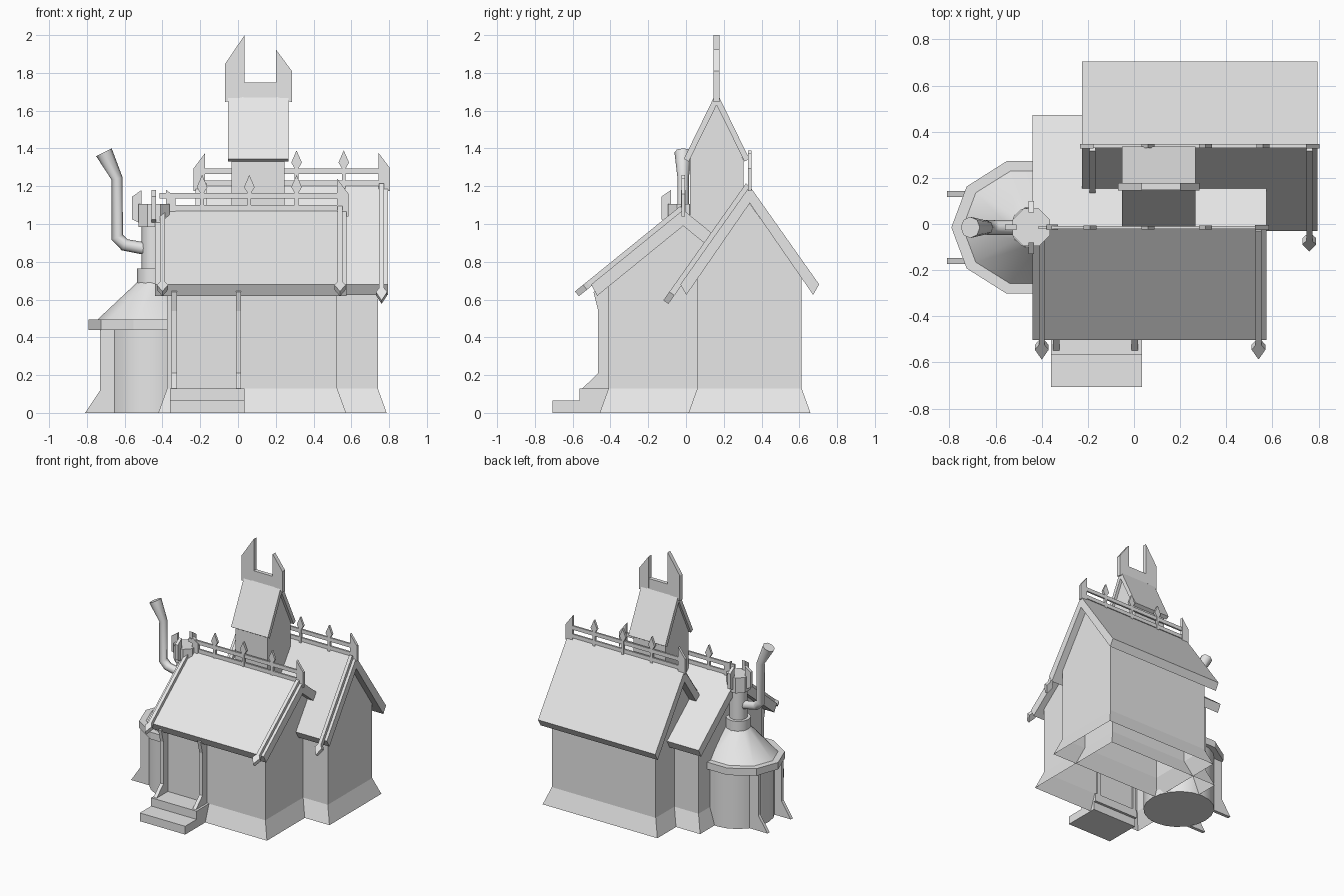
import bpy
import bmesh
import math
from mathutils import Matrix, Vector

if "Cube" in bpy.data.objects:
    bpy.data.objects.remove(bpy.data.objects["Cube"], do_unlink=True)

grey = bpy.data.materials.new("plain_grey")
grey.use_nodes = True
grey.diffuse_color = (0.8, 0.8, 0.8, 1)
grey.node_tree.nodes["Principled BSDF"].inputs["Base Color"].default_value = (0.8, 0.8, 0.8, 1)


def finish(name, bm, smooth=None):
    bmesh.ops.recalc_face_normals(bm, faces=bm.faces)
    mesh = bpy.data.meshes.new(name)
    bm.to_mesh(mesh)
    bm.free()
    mesh.materials.append(grey)
    obj = bpy.data.objects.new(name, mesh)
    bpy.context.collection.objects.link(obj)
    if smooth:
        bpy.ops.object.select_all(action='DESELECT')
        obj.select_set(True)
        bpy.context.view_layer.objects.active = obj
        bpy.ops.object.shade_smooth_by_angle(angle=math.radians(smooth))
    return obj


def prism(name, pts, axis, lo, hi, matrix=None):
    """Extrude a flat outline along an axis; outlines are yz, xz or xy."""
    place = {"x": lambda a, b, t: (t, a, b),
             "y": lambda a, b, t: (a, t, b),
             "z": lambda a, b, t: (a, b, t)}[axis]
    bm = bmesh.new()
    ends = [[bm.verts.new(place(a, b, t)) for a, b in pts] for t in (lo, hi)]
    n = len(pts)
    for end in ends:
        bm.faces.new(end)
    for i in range(n):
        j = (i + 1) % n
        bm.faces.new((ends[0][i], ends[0][j], ends[1][j], ends[1][i]))
    if matrix:
        bm.transform(matrix)
    return finish(name, bm)


def box(name, x0, x1, y0, y1, z0, z1):
    return prism(name, [(x0, y0), (x1, y0), (x1, y1), (x0, y1)], "z", z0, z1)


def loft(name, rings, sides, centre, smooth=None, turn=0.0):
    """Stack elliptical rings given as (rx, ry, z)."""
    bm = bmesh.new()
    rows = []
    for rx, ry, z in rings:
        angles = [turn + math.tau * i / sides for i in range(sides)]
        rows.append([bm.verts.new((centre[0] + rx * math.cos(a),
                                   centre[1] + ry * math.sin(a), z)) for a in angles])
    for a, b in zip(rows, rows[1:]):
        for i in range(sides):
            j = (i + 1) % sides
            bm.faces.new((a[i], a[j], b[j], b[i]))
    bm.faces.new(rows[0])
    bm.faces.new(rows[-1])
    return finish(name, bm, smooth)


def walls(name, x0, x1, y0, y1, eave, ridge, base=0.0, flare=0.0):
    """Gabled walls, open below, with an optional flared skirt."""
    bm = bmesh.new()

    def ring(grow, z):
        return [bm.verts.new((x, y, z)) for x, y in (
            (x0 - grow, y0 - grow), (x1 + grow, y0 - grow),
            (x1 + grow, y1 + grow), (x0 - grow, y1 + grow))]
    rows = [ring(0, base), ring(0, eave)]
    if flare:
        rows[0:1] = [ring(flare, 0), ring(0, 0.13)]
    for a, b in zip(rows, rows[1:]):
        for i in range(4):
            j = (i + 1) % 4
            bm.faces.new((a[i], a[j], b[j], b[i]))
    mid = (y0 + y1) / 2
    top = rows[-1]
    left, right = [bm.verts.new((x, mid, ridge)) for x in (x0, x1)]
    bm.faces.new((top[0], top[3], left))
    bm.faces.new((top[1], top[2], right))
    bm.faces.new((top[0], top[1], right, left))
    bm.faces.new((top[2], top[3], left, right))
    return finish(name, bm)


def roof(name, x0, x1, mid, half, eave, ridge, inset, drop, inner):
    pts = [(mid - half, eave), (mid, ridge), (mid + half, eave),
           (mid + half - inset, eave - drop), (mid, inner), (mid - half + inset, eave - drop)]
    return prism(name, pts, "x", x0, x1)


def slope_spear(name, x, mid, ridge, slope, reach):
    """Spear-headed bar lying on a front roof slope."""
    ang = math.atan(slope)
    c, s = math.cos(ang), math.sin(ang)
    length = reach / c
    side = [(0.013, 0), (0.013, 0.08 - length), (0.03, 0.055 - length)]
    pts = side + [(0, -length)] + [(-a, b) for a, b in reversed(side)]
    frame = Matrix(((1, 0, 0, x), (0, c, -s, mid), (0, s, c, ridge), (0, 0, 0, 1)))
    return prism(name, pts, "z", -0.008, 0.025, frame)


def crest(name, x0, x1, y, z, spears):
    """Two rails and a row of spear posts on a ridge."""
    for i, h in enumerate((0.0, 0.065)):
        box(f"{name}_rail_{i}", x0, x1, y - 0.007, y + 0.007, z + h - 0.005, z + h + 0.025)
    half = [(0.01, -0.02), (0.01, 0.09), (0.028, 0.12)]
    outline = half + [(0, 0.185)] + [(-a, b) for a, b in reversed(half)]
    for i, x in enumerate(spears):
        prism(f"{name}_spear_{i}", [(x + a, z + b) for a, b in outline], "y", y - 0.009, y + 0.009)


def crest_end(name, x, out, y, z):
    pts = [(x, z - 0.03), (x, z + 0.17), (x + out, z + 0.09), (x + out, z - 0.03)]
    prism(name, pts, "y", y - 0.01, y + 0.01)


# Front house
FY, FZ = -0.015, 1.075
walls("front_house_walls", -0.375, 0.525, -0.41, 0.38, 0.68, 1.0, flare=0.047)
roof("front_house_roof", -0.44, 0.575, FY, 0.487, 0.68, FZ, 0.032, 0.06, 0.99)
for side, x in (("right", -0.4), ("left", 0.54)):
    slope_spear(f"front_roof_spear_{side}", x, FY, FZ, 0.81, 0.557)
crest("front_crest", -0.415, 0.56, FY, 1.075, (-0.19, 0.06, 0.31))
crest_end("front_crest_end", 0.525, 0.06, FY, 1.07)

# Rear house
BY, BZ = 0.3375, 1.2
walls("rear_house_walls", -0.165, 0.74, 0.06, 0.612, 0.72, 1.11, flare=0.047)
roof("rear_house_roof", -0.225, 0.795, BY, 0.3675, 0.68, BZ, 0.032, 0.055, 1.11)
for side, x in (("right", -0.18), ("left", 0.76)):
    slope_spear(f"rear_roof_spear_{side}", x, BY, BZ, 1.415, 0.437)
crest("rear_crest", -0.2, 0.77, BY, 1.205, (0.06, 0.31, 0.56))
crest_end("rear_crest_end_left", 0.745, 0.06, BY, 1.205)
crest_end("rear_crest_end_right", -0.175, -0.06, BY, 1.205)

# Tower with two horns
TY = 0.162
walls("tower_walls", -0.035, 0.245, 0.02, 0.304, 1.34, 1.64, base=0.8)
roof("tower_roof", -0.053, 0.267, TY, 0.173, 1.345, 1.7, 0.025, 0.015, 1.63)
box("tower_ridge_plate", 0.03, 0.205, TY - 0.015, TY + 0.015, 1.66, 1.75)
prism("tower_horn_right", [(-0.07, 1.645), (0.035, 1.675), (0.035, 2.0), (-0.07, 1.845)],
      "y", TY - 0.016, TY + 0.016)
prism("tower_horn_left", [(0.285, 1.645), (0.2, 1.675), (0.2, 1.925), (0.285, 1.81)],
      "y", TY - 0.016, TY + 0.016)

# Porch steps and posts
box("lower_step", -0.36, 0.035, -0.707, -0.42, 0, 0.065)
box("upper_step", -0.36, 0.035, -0.565, -0.4, 0.065, 0.13)
post = [(-0.4, 0.13), (-0.548, 0.13), (-0.465, 0.21), (-0.465, 0.54), (-0.49, 0.64), (-0.4, 0.7)]
for side, x in (("right", -0.338), ("left", 0.003)):
    prism(f"porch_post_{side}", post, "x", x - 0.014, x + 0.014)

# Round side room with fins
C = (-0.445, FY)
loft("round_room_wall", [(0.26, 0.265, 0), (0.26, 0.265, 0.45)], 20, C, 40)
loft("round_room_rim", [(0.347, 0.302, 0.44), (0.347, 0.302, 0.495)], 10, C)
loft("round_room_cone", [(0.3, 0.258, 0.493), (0.09, 0.09, 0.69)], 10, C, 40)
fin = [(-0.62, 0), (-0.81, 0), (-0.73, 0.12), (-0.73, 0.45), (-0.62, 0.45)]
for side, dy in (("front", -0.145), ("back", 0.145)):
    prism(f"round_room_fin_{side}", fin, "y", FY + dy - 0.013, FY + dy + 0.013)

# Chimney with a crown of four plates
loft("chimney_base", [(0.09, 0.09, 0.67), (0.09, 0.09, 0.765)], 12, C, 40)
loft("chimney_stem", [(0.065, 0.065, 0.75), (0.065, 0.065, 1.0)], 12, C, 40)
loft("chimney_cap", [(0.088, 0.088, 0.985), (0.088, 0.088, 1.105)], 8, C, turn=math.pi / 8)
plate = [(0.065, 1.0), (0.115, 1.025), (0.115, 1.145), (0.065, 1.18)]
for i in range(4):
    spin = Matrix.Translation(Vector((C[0], C[1], 0))) @ Matrix.Rotation(i * math.pi / 2, 4, "Z")
    prism(f"chimney_crown_plate_{i}", plate, "y", -0.012, 0.012, spin)

# Bent stove pipe
curve = bpy.data.curves.new("stove_pipe", "CURVE")
curve.dimensions = "3D"
curve.bevel_depth = 0.033
curve.bevel_resolution = 2
curve.use_fill_caps = True
path = [(-0.47, 0.865, 1), (-0.6, 0.89, 1), (-0.64, 0.93, 1),
        (-0.64, 1.24, 0.9), (-0.71, 1.38, 1.4)]
spline = curve.splines.new("POLY")
spline.points.add(len(path) - 1)
for p, (x, z, r) in zip(spline.points, path):
    p.co = (x, FY, z, 1)
    p.radius = r
spline.use_smooth = True
curve.materials.append(grey)
bpy.context.collection.objects.link(bpy.data.objects.new("stove_pipe", curve))
